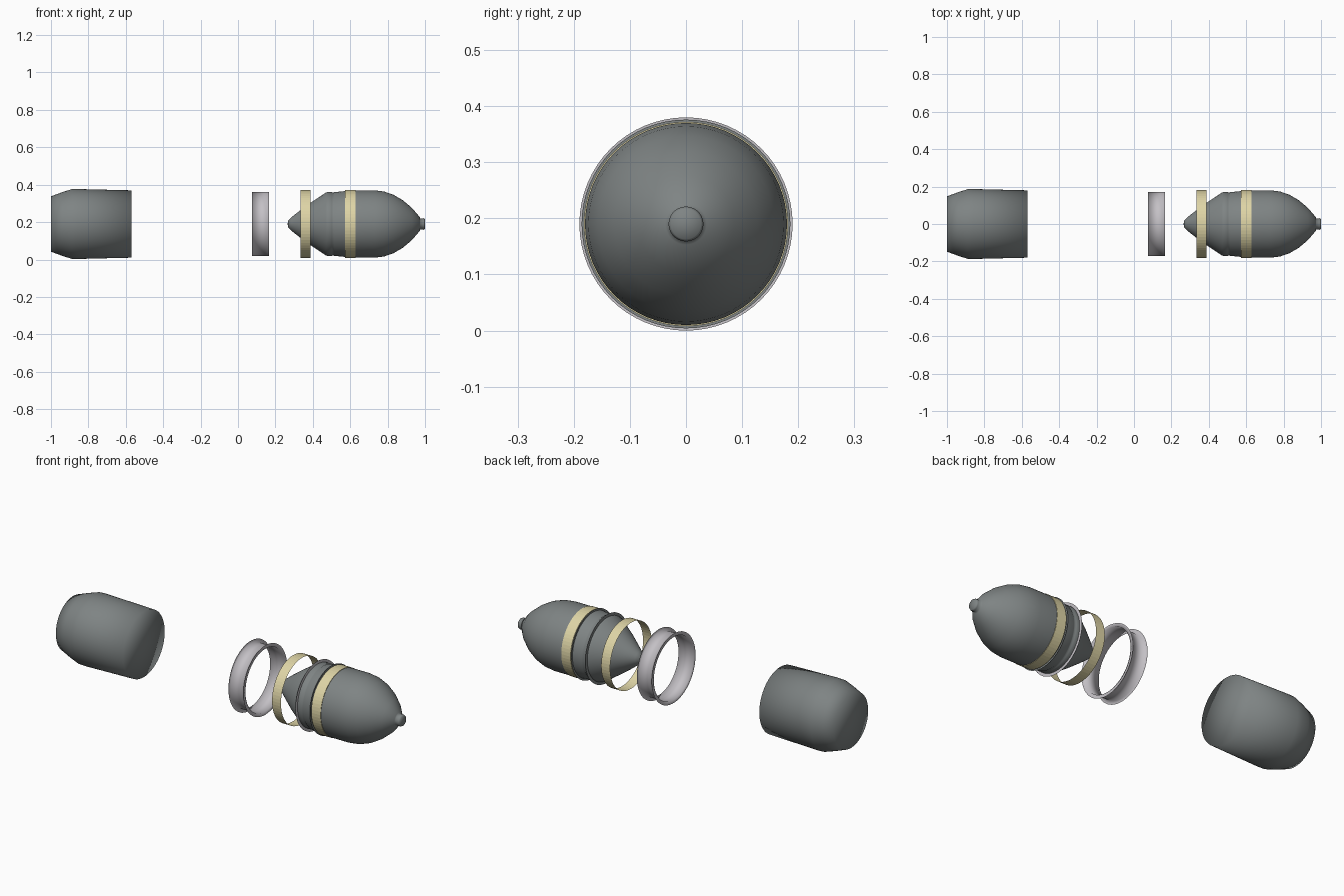
import bpy, bmesh, math

if "Cube" in bpy.data.objects:
    bpy.data.objects.remove(bpy.data.objects["Cube"], do_unlink=True)

AXIS_Z = 0.19


def material(name, rgb):
    mat = bpy.data.materials.new(name)
    mat.use_nodes = True
    mat.diffuse_color = (*rgb, 1)
    mat.node_tree.nodes["Principled BSDF"].inputs["Base Color"].default_value = (*rgb, 1)
    return mat


grey = material("steel grey", (0.21, 0.23, 0.23))
brass = material("pale brass", (0.73, 0.66, 0.38))
silver = material("silver", (0.55, 0.53, 0.56))


def lathe(name, profile, mat, smooth=True, segments=64):
    """Revolve (x, radius) points about the long axis; radius 0 closes an end."""
    bm = bmesh.new()
    rings = []
    for x, r in profile:
        if r == 0:
            rings.append([bm.verts.new((x, 0, 0))] * segments)
            continue
        angles = [math.tau * i / segments for i in range(segments)]
        rings.append([bm.verts.new((x, r * math.cos(a), r * math.sin(a))) for a in angles])
    for a, b in zip(rings, rings[1:]):
        for i in range(segments):
            j = (i + 1) % segments
            corners = dict.fromkeys((a[i], b[i], b[j], a[j]))
            bm.faces.new(list(corners)).smooth = smooth
    bm.normal_update()
    # Turn the faces so that the outer wall points away from the axis
    wall = sum(f.normal.dot((0, f.calc_center_median().y, f.calc_center_median().z))
               * f.calc_area() for f in bm.faces)
    if wall < 0:
        bmesh.ops.reverse_faces(bm, faces=bm.faces[:])
    mesh = bpy.data.meshes.new(name)
    bm.to_mesh(mesh)
    bm.free()
    mesh.materials.append(mat)
    obj = bpy.data.objects.new(name, mesh)
    obj.location.z = AXIS_Z
    bpy.context.collection.objects.link(obj)
    return obj


# Rear casing, closed at both ends
lathe("rear_casing", [(-1, 0), (-1, 0.148), (-0.94, 0.17), (-0.89, 0.186),
                      (-0.86, 0.187), (-0.57, 0.18), (-0.57, 0)], grey)

# Loose flanged collar with an open bore
lathe("loose_collar", [(0.075, 0.19), (0.075, 0.171), (0.165, 0.171), (0.165, 0.19)], silver)

# Loose brass band
lathe("loose_band", [(0.333, 0.181), (0.387, 0.181)], brass, smooth=False)

# Main body: rear cone, grooved waist, ogive and nose tip
lathe("main_body", [
    (0.265, 0), (0.268, 0.018), (0.285, 0.036), (0.33, 0.071), (0.39, 0.115),
    (0.47, 0.168), (0.478, 0.171), (0.502, 0.171), (0.508, 0.167), (0.515, 0.171),
    (0.56, 0.174), (0.575, 0.178), (0.64, 0.18), (0.73, 0.18), (0.78, 0.174),
    (0.83, 0.157), (0.88, 0.128), (0.93, 0.086), (0.972, 0.037),
    (0.974, 0.029), (0.992, 0.031), (1, 0.027), (1, 0)], grey)

# Flanges around the waist
lathe("rear_flange", [(0.478, 0.186), (0.478, 0.168)], grey)
lathe("rear_flange_face", [(0.48, 0.168), (0.48, 0.186)], silver)
lathe("front_flange", [(0.565, 0.186), (0.565, 0.168)], grey)

# Brass band fitted to the main body
lathe("fitted_band", [(0.572, 0.176), (0.572, 0.182), (0.628, 0.182), (0.628, 0.176)],
      brass, smooth=False)
